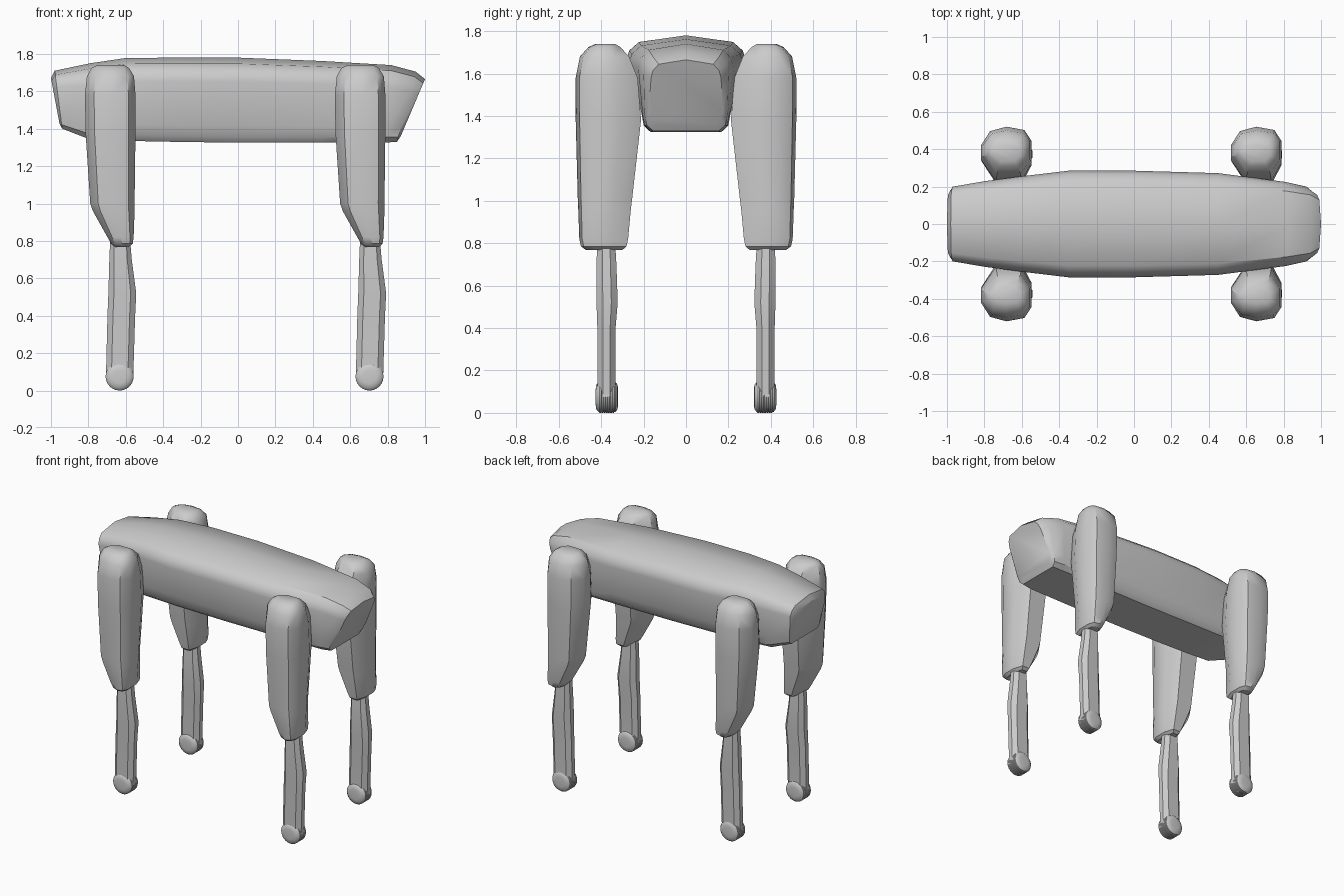
import bpy, bmesh, math
from mathutils import Vector

cube = bpy.data.objects.get("Cube")
if cube:
    bpy.data.objects.remove(cube, do_unlink=True)

GREY = (0.6, 0.6, 0.6, 1.0)
mat = bpy.data.materials.new("light grey")
mat.use_nodes = True
mat.diffuse_color = GREY
mat.node_tree.nodes["Principled BSDF"].inputs["Base Color"].default_value = GREY


def loft(name, rings, angle=35):
    """Skin a list of closed rings and cap both ends."""
    bm = bmesh.new()
    rows = [[bm.verts.new(p) for p in ring] for ring in rings]
    n = len(rows[0])
    for a, b in zip(rows, rows[1:]):
        for i in range(n):
            j = (i + 1) % n
            bm.faces.new((a[i], a[j], b[j], b[i]))
    bm.faces.new(rows[0])
    bm.faces.new(rows[-1])
    bmesh.ops.recalc_face_normals(bm, faces=bm.faces)
    me = bpy.data.meshes.new(name)
    bm.to_mesh(me)
    bm.free()
    me.materials.append(mat)
    ob = bpy.data.objects.new(name, me)
    bpy.context.collection.objects.link(ob)
    bpy.ops.object.select_all(action='DESELECT')
    ob.select_set(True)
    bpy.context.view_layer.objects.active = ob
    bpy.ops.object.shade_smooth_by_angle(angle=math.radians(angle))
    return ob


# Body sections: x at top, x at bottom, half width, lower half width, top z, bottom z
BODY = [
    (-1.00, -0.955, 0.17, 0.150, 1.670, 1.430),
    (-0.98, -0.940, 0.20, 0.180, 1.710, 1.400),
    (-0.79, -0.790, 0.23, 0.200, 1.750, 1.342),
    (-0.60, -0.600, 0.255, 0.205, 1.778, 1.335),
    (-0.35, -0.350, 0.285, 0.210, 1.780, 1.330),
    (0.00, 0.000, 0.285, 0.210, 1.780, 1.325),
    (0.45, 0.450, 0.272, 0.210, 1.762, 1.325),
    (0.82, 0.780, 0.225, 0.205, 1.740, 1.325),
    (0.95, 0.850, 0.20, 0.195, 1.705, 1.330),
    (1.00, 0.870, 0.165, 0.175, 1.665, 1.360),
]


def body_ring(xt, xb, w, lw, zt, zb):
    # crown, shoulder, flank, lower flank, belly corner
    half = [(0.78 * w, 0.93), (0.94 * w, 0.84), (w, 0.72),
            (lw, 0.20), (0.95 * lw, 0.07), (0.80 * lw, 0.0)]
    pts = [(0, 1.0)] + half + [(-y, f) for y, f in reversed(half)]
    return [Vector((xb + (xt - xb) * f, y, zb + (zt - zb) * f)) for y, f in pts]


loft("body", [body_ring(*s) for s in BODY])

# Leg plans: fraction along x, fraction from inner to outer side
THIGH_PLAN = [(0.30, 0), (0.80, 0), (1, 0.33), (1, 0.74), (0.86, 0.94),
              (0.50, 1), (0.18, 0.92), (0, 0.66), (0, 0.40)]
SHIN_PLAN = [(0.2, 0), (0.8, 0), (1, 0.3), (1, 0.7),
             (0.8, 1), (0.2, 1), (0, 0.7), (0, 0.3)]

# Leg sections: z, x from, x to (about the leg axis), inner y, outer y
THIGH = [
    (1.740, -0.085, 0.060, 0.335, 0.425),
    (1.725, -0.115, 0.085, 0.310, 0.460),
    (1.680, -0.140, 0.112, 0.268, 0.500),
    (1.580, -0.150, 0.120, 0.228, 0.520),
    (1.380, -0.147, 0.120, 0.212, 0.520),
    (1.000, -0.122, 0.115, 0.255, 0.510),
    (0.960, -0.108, 0.115, 0.260, 0.508),
    (0.820, -0.030, 0.110, 0.273, 0.503),
    (0.785, -0.010, 0.105, 0.280, 0.495),
    (0.768, 0.010, 0.085, 0.300, 0.472),
]
SHIN = [
    (0.820, -0.015, 0.090, 0.335, 0.418),
    (0.700, -0.020, 0.100, 0.328, 0.422),
    (0.520, -0.025, 0.124, 0.322, 0.422),
    (0.400, -0.030, 0.118, 0.332, 0.418),
    (0.075, -0.038, 0.108, 0.332, 0.418),
]


def leg_ring(plan, cx, side, z, x0, x1, yi, yo):
    return [Vector((cx + x0 + (x1 - x0) * u, side * (yi + (yo - yi) * v), z))
            for u, v in plan]


# Foot roller: offset along y, radius (domed ends with tread grooves)
FOOT = [(-0.053, 0.035), (-0.050, 0.058), (-0.040, 0.070)]
for k in range(-3, 4):
    c = k * 0.010
    FOOT += [(c - 0.004, 0.075), (c + 0.003, 0.075), (c + 0.005, 0.070)]
FOOT += [(0.041, 0.070), (0.050, 0.058), (0.053, 0.035)]


def foot_ring(cx, cy, off, r, n=24):
    return [Vector((cx + r * math.cos(2 * math.pi * i / n), cy + off,
                    0.075 + r * math.sin(2 * math.pi * i / n))) for i in range(n)]


# Four legs
for side, depth in ((-1, "front"), (1, "back")):
    for cx, lateral in ((-0.668, "right"), (0.668, "left")):
        tag = f"{depth}_{lateral}"
        loft(tag + "_upper_leg", [leg_ring(THIGH_PLAN, cx, side, *s) for s in THIGH])
        loft(tag + "_lower_leg", [leg_ring(SHIN_PLAN, cx, side, *s) for s in SHIN])
        loft(tag + "_foot", [foot_ring(cx + 0.035, side * 0.373, o, r) for o, r in FOOT])
